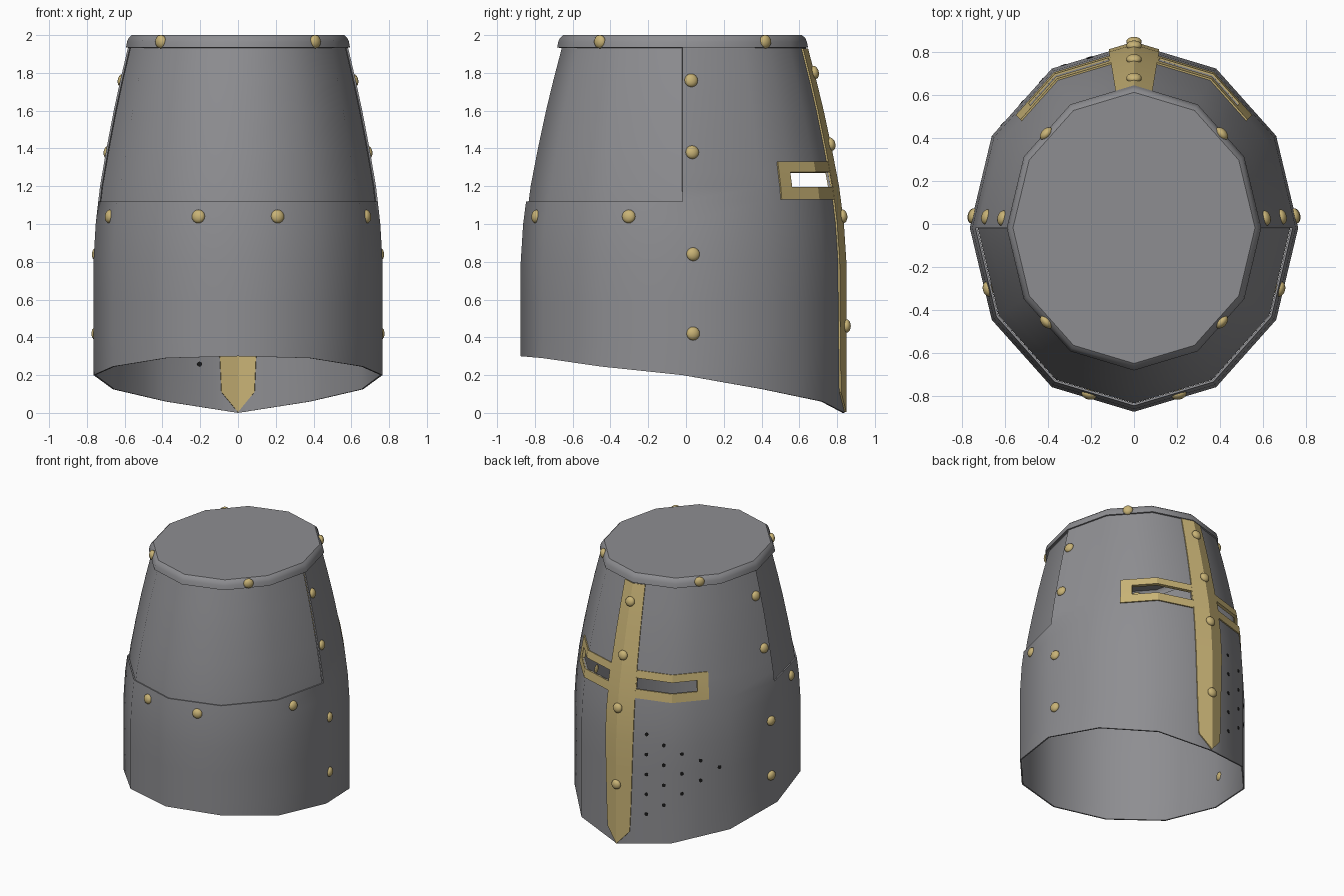
import bpy, bmesh, math
from mathutils import Vector

cube = bpy.data.objects.get("Cube")
if cube:
    bpy.data.objects.remove(cube)

RX, RY, YC = 0.765, 0.857, -0.018
PROFILE = [(0, 1), (0.8, 1), (1.0, 0.985), (1.2, 0.955), (1.4, 0.91),
           (1.6, 0.86), (1.76, 0.815), (1.94, 0.76)]
HEM = [(0, 0), (1, 0.06), (2, 0.125), (3, 0.2), (4, 0.245), (5, 0.29), (6, 0.3)]
BAR_WIDTH = [(0, 0.23), (0.3, 0.265), (0.9, 0.31), (1.94, 0.29)]
SLOT_T, SLOT_Z = (0.32, 1.45), (1.195, 1.275)


def material(name, color):
    m = bpy.data.materials.new(name)
    m.use_nodes = True
    m.diffuse_color = (*color, 1)
    bsdf = m.node_tree.nodes["Principled BSDF"]
    bsdf.inputs["Base Color"].default_value = (*color, 1)
    return m


STEEL = material("steel grey", (0.27, 0.27, 0.285))
BRASS = material("brass", (0.58, 0.45, 0.18))
DARK = material("hole black", (0.01, 0.01, 0.01))


def lerp_table(table, x):
    for (a, va), (b, vb) in zip(table, table[1:]):
        if x <= b:
            return va + (vb - va) * max(0, x - a) / (b - a)
    return table[-1][1]


def surf(t, z, off=0.0, k=None):
    """Point on the twelve-sided wall; t counts sides from the face ridge."""
    k = lerp_table(PROFILE, z) if k is None else k

    def corner(i):
        a = math.radians(90 + 30 * i)
        return Vector(((RX * k + off) * math.cos(a), (RY * k + off) * math.sin(a) + YC, z))
    i = math.floor(t)
    return corner(i).lerp(corner(i + 1), t - i)


def normal(t, z):
    e = 0.01
    return (surf(t + e, z) - surf(t - e, z)).cross(surf(t, z + e) - surf(t, z - e)).normalized()


def add_object(name, mesh, mat):
    ob = bpy.data.objects.new(name, mesh)
    bpy.context.collection.objects.link(ob)
    if not mesh.materials:
        mesh.materials.append(mat)
    return ob


def sheet(name, cols, rows, point, mat, thick, angle, keep=None, lid=False):
    """Grid of quads over cols x rows, thickened inwards."""
    bm = bmesh.new()
    for a, b in zip(cols, cols[1:]):
        for lo, hi in zip(rows, rows[1:]):
            if keep and not keep(abs(a + b) / 2, (lo + hi) / 2):
                continue
            bm.faces.new([bm.verts.new(point(*p)) for p in ((a, lo), (b, lo), (b, hi), (a, hi))])
    if lid:
        bm.faces.new([bm.verts.new(point(c, rows[-1])) for c in cols[:-1]])
    bmesh.ops.remove_doubles(bm, verts=bm.verts, dist=1e-5)
    mesh = bpy.data.meshes.new(name)
    bm.to_mesh(mesh)
    bm.free()
    ob = add_object(name, mesh, mat)
    mod = ob.modifiers.new("thickness", 'SOLIDIFY')
    mod.thickness, mod.offset, mod.use_even_offset = thick, -1, True
    bpy.ops.object.select_all(action='DESELECT')
    ob.select_set(True)
    bpy.context.view_layer.objects.active = ob
    bpy.ops.object.modifier_apply(modifier=mod.name)
    bpy.ops.object.shade_smooth_by_angle(angle=math.radians(angle))
    return ob


def outside_slot(t, z):
    return not (SLOT_T[0] < t < SLOT_T[1] and SLOT_Z[0] < z < SLOT_Z[1])


# Face plate and lower back plate, with eye slots
sides = list(range(-6, 7))
cols = sorted(sides + [s * t for s in (-1, 1) for t in SLOT_T])
rows = [0, 0.4, 0.6, 0.8, 1.0, 1.12, *SLOT_Z, 1.4, 1.6, 1.76, 1.94]
sheet("helmet_shell", cols, rows,
      lambda t, z: surf(t, z or lerp_table(HEM, abs(t))), STEEL, 0.01, 36,
      lambda t, z: outside_slot(t, z) and not (t > 3 and z > 1.12))

# Upper back plate, tucked inside the shell
sheet("upper_back_plate", list(range(3, 10)), [1.1, 1.2, 1.4, 1.6, 1.76, 1.94],
      lambda t, z: surf(t, z, -0.014), STEEL, 0.008, 36)

# Crown with a rounded rim
crown = {1.935: 0.775, 1.965: 0.768, 1.985: 0.757, 2.0: 0.737}
sheet("crown", sides, list(crown), lambda t, z: surf(t, z, 0, crown[z]),
      STEEL, 0.012, 36, lid=True)


# Upright bar of the cross, pointed at the bottom
def bar_point(c, z):
    if z == 0:
        z = 0.11 if c else 0.004
    return surf(c * lerp_table(BAR_WIDTH, z), z, 0.01)


sheet("cross_upright", [-1, 0, 1], [0, 0.3, 0.6, 0.8, 1.0, 1.2, 1.4, 1.6, 1.76, 1.93],
      bar_point, BRASS, 0.026, 20)

# Cross arms framing the eye slots
for side, name in ((1, "cross_arm_right"), (-1, "cross_arm_left")):
    arm = sorted(side * t for t in (0.2, SLOT_T[0], 1, SLOT_T[1], 1.65))
    sheet(name, arm, [1.13, *SLOT_Z, 1.33], lambda t, z: surf(t, z, 0.009),
          BRASS, 0.022, 20, outside_slot)


def stud_mesh(name, build):
    bm = bmesh.new()
    build(bm)
    mesh = bpy.data.meshes.new(name)
    bm.to_mesh(mesh)
    bm.free()
    return mesh


def place(name, mesh, mat, t, z, lift=0.0):
    ob = add_object(name, mesh, mat)
    n = normal(t, z)
    ob.location = surf(t, z) + n * lift
    ob.rotation_euler = n.to_track_quat('Z', 'Y').to_euler()


# Domed rivets
def dome(bm):
    bmesh.ops.create_uvsphere(bm, u_segments=16, v_segments=10, radius=0.036)
    bmesh.ops.scale(bm, vec=(1, 1, 0.65), verts=bm.verts)
    for f in bm.faces:
        f.smooth = True


rivet = stud_mesh("rivet", dome)
for z in (1.8, 1.42, 1.04, 0.46):
    place("cross_rivet", rivet, BRASS, 0, z, 0.01)
for s in (-1, 1):
    for z in (1.76, 1.38, 0.84, 0.42):
        place("side_rivet", rivet, BRASS, s * 2.87, z)
    for t in (3.68, 5.44):
        place("back_rivet", rivet, BRASS, s * t, 1.04)
    for t in (1.54, 4.46):
        place("crown_rivet", rivet, BRASS, s * t, 1.965, 0.004)

# Triangle of breathing holes on one cheek
hole = stud_mesh("breathing_hole", lambda bm: bmesh.ops.create_cone(
    bm, cap_ends=True, segments=8, radius1=0.014, radius2=0.014, depth=0.014))
for i in range(5):
    for j in range(5 - i):
        place("breathing_hole", hole, DARK, 0.54 + 0.32 * i, 0.87 - 0.065 * i - 0.153 * j, -0.005)
